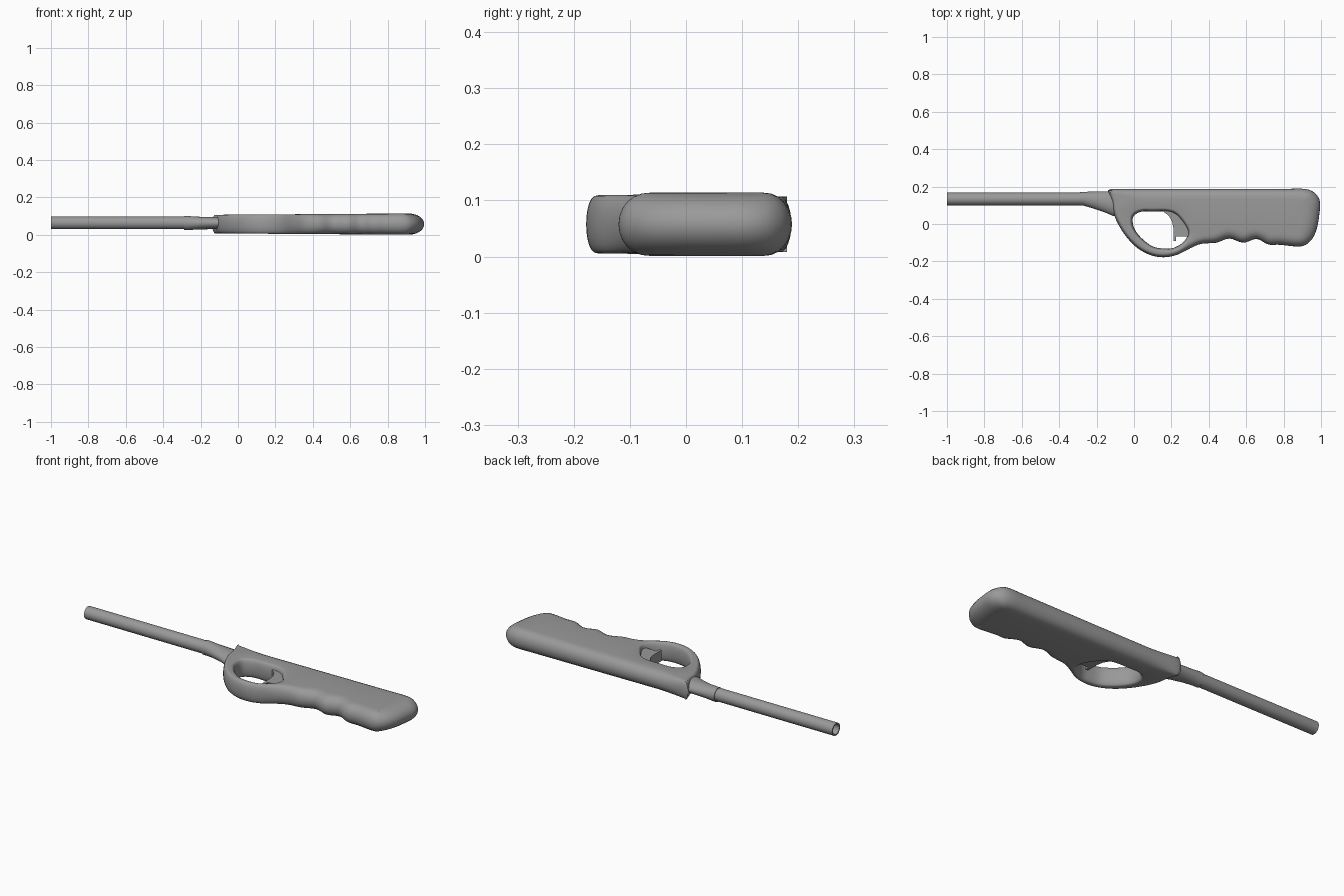
import bpy
import bmesh
from math import sin, cos, pi
from mathutils import Vector

old = bpy.data.objects.get("Cube")
if old:
    bpy.data.objects.remove(old)

grey = bpy.data.materials.new("matte grey")
grey.use_nodes = True
colour = (0.32, 0.32, 0.32, 1)
grey.diffuse_color = colour
grey.node_tree.nodes["Principled BSDF"].inputs["Base Color"].default_value = colour

MID_Z = 0.0575


def finish(bm, name, angle):
    """Turn a bmesh into a shaded object with the shared material."""
    bmesh.ops.recalc_face_normals(bm, faces=bm.faces)
    mesh = bpy.data.meshes.new(name)
    bm.to_mesh(mesh)
    bm.free()
    mesh.materials.append(grey)
    obj = bpy.data.objects.new(name, mesh)
    bpy.context.collection.objects.link(obj)
    bpy.ops.object.select_all(action='DESELECT')
    obj.select_set(True)
    bpy.context.view_layer.objects.active = obj
    bpy.ops.object.shade_smooth_by_angle(angle=angle)
    return obj


def clamp(t):
    return max(0.0, min(1.0, t))


def smooth_loop(points, steps=4):
    """Closed Catmull-Rom curve through the points."""
    pts = [Vector(p) for p in points]
    n = len(pts)
    out = []
    for i in range(n):
        a, b, c, d = (pts[(i + k) % n] for k in (-1, 0, 1, 2))
        for s in range(steps):
            t = s / steps
            out.append(0.5 * (2 * b + (c - a) * t + (2 * a - 5 * b + 4 * c - d) * t * t
                              + (3 * b - a - 3 * c + d) * t ** 3))
    return out


def inward_normals(loop, spread):
    """Normals to the left of travel, averaged over neighbouring samples."""
    n = len(loop)
    result = []
    for i in range(n):
        d = loop[(i + spread) % n] - loop[i - spread]
        result.append(Vector((-d.y, d.x)).normalized())
    return result


def bridge(bm, a, b):
    n = len(a)
    for i in range(n):
        bm.faces.new((a[i], a[(i + 1) % n], b[(i + 1) % n], b[i]))


def rounded_wall(bm, loop, inset_of, spread):
    """Rounded side wall along a loop; returns its lowest and highest rings."""
    normals = inward_normals(loop, spread)
    rings = []
    segments = 12
    for k in range(segments + 1):
        angle = -pi / 2 + pi * k / segments
        ring = []
        for p, nrm in zip(loop, normals):
            q = p + nrm * inset_of(p) * (1 - cos(angle) ** 0.85 if k % segments else 1)
            # the butt end tapers over a longer distance
            if p.x > 0.85:
                q.x -= 0.03 * max(0, -nrm.x) * (1 - cos(angle))
            half = 0.0505 + 0.007 * q.x
            lift = sin(angle)
            ring.append(bm.verts.new((q.x, q.y, MID_Z + half * lift)))
        rings.append(ring)
    for a, b in zip(rings, rings[1:]):
        bridge(bm, a, b)
    return rings[0], rings[-1]


# Handle outline, counter-clockwise: guard, finger grip, butt, straight back
outline = [(-.11, .06), (-.085, 0), (-.04, -.07), (.02, -.13), (.09, -.167),
           (.16, -.178), (.23, -.165), (.3, -.13), (.36, -.106), (.44, -.1),
           (.51, -.078), (.585, -.1), (.655, -.08), (.72, -.11), (.78, -.111),
           (.89, -.12), (.944, -.09), (.976, -.03), (.992, .06), (.994, .12),
           (.97, .163), (.917, .187), (.8, .188), (.6, .188), (.4, .188),
           (.2, .188), (0, .188), (-.1, .188), (-.13, .184), (-.138, .174),
           (-.12, .12)]
# Finger hole, clockwise so that its normals point into the material
hole = [(.0, .045), (.04, .066), (.1, .067), (.18, .066), (.23, .045),
        (.28, -.02), (.287, -.06), (.26, -.1), (.21, -.128), (.16, -.131),
        (.1, -.12), (.04, -.075), (.005, -.03), (-.007, .01)]


def outer_inset(p):
    if p.y > 0.15:
        return 0.02 + 0.035 * clamp((p.x + 0.12) / 0.15)
    return 0.02 + 0.04 * clamp((p.x - 0.25) / 0.25)


bm = bmesh.new()
outer_rings = rounded_wall(bm, smooth_loop(outline), outer_inset, 3)
inner_rings = rounded_wall(bm, smooth_loop(hole), lambda p: 0.018, 2)
# Flat sides between the outer edge and the finger hole
for outer, inner in zip(outer_rings, inner_rings):
    edges = []
    for ring in (outer, inner):
        edges += [bm.edges.get((ring[i - 1], ring[i])) for i in range(len(ring))]
    bmesh.ops.triangle_fill(bm, edges=edges, use_beauty=True)
finish(bm, "handle", 0.9)

# Trigger: curved plate with a small downward tip
trigger = [(.15, .08), (.16, .064), (.185, .045), (.203, .015), (.21, -.02),
           (.21, -.09), (.225, -.09), (.225, -.066), (.3, -.066), (.3, .08)]
bm = bmesh.new()
base = bm.faces.new([bm.verts.new((x, y, MID_Z - 0.03)) for x, y in trigger])
top = bmesh.ops.extrude_face_region(bm, geom=[base])["geom"]
bmesh.ops.translate(bm, vec=(0, 0, 0.06),
                    verts=[v for v in top if isinstance(v, bmesh.types.BMVert)])
finish(bm, "trigger", 0.6)


def lathe_x(name, sections, z, closed_ends):
    """Elliptical rings along x: (x, low y, high y, half height)."""
    bm = bmesh.new()
    rings = []
    for x, low, high, half in sections:
        ring = []
        for k in range(24):
            a = 2 * pi * k / 24
            ring.append(bm.verts.new((x, (low + high) / 2 + (high - low) / 2 * cos(a),
                                      z + half * sin(a))))
        rings.append(ring)
    for a, b in zip(rings, rings[1:]):
        bridge(bm, a, b)
    for ring in (rings[0], rings[-1]) if closed_ends else (rings[0],):
        bm.faces.new(ring)
    return finish(bm, name, 0.6)


# Hollow barrel: bore floor, bore, rim, outside
lathe_x("barrel", [(-.3, .107, .161, .027), (-1, .107, .161, .027),
                   (-1, .1, .168, .034), (-.26, .1, .168, .034)], 0.064, True)
# Collar that flares from the barrel into the handle
lathe_x("collar", [(-.29, .098, .172, .038), (-.27, .098, .172, .038),
                   (-.22, .084, .173, .034), (-.16, .064, .174, .033),
                   (-.11, .042, .174, .033), (-.08, .04, .17, .033)], 0.063, True)
